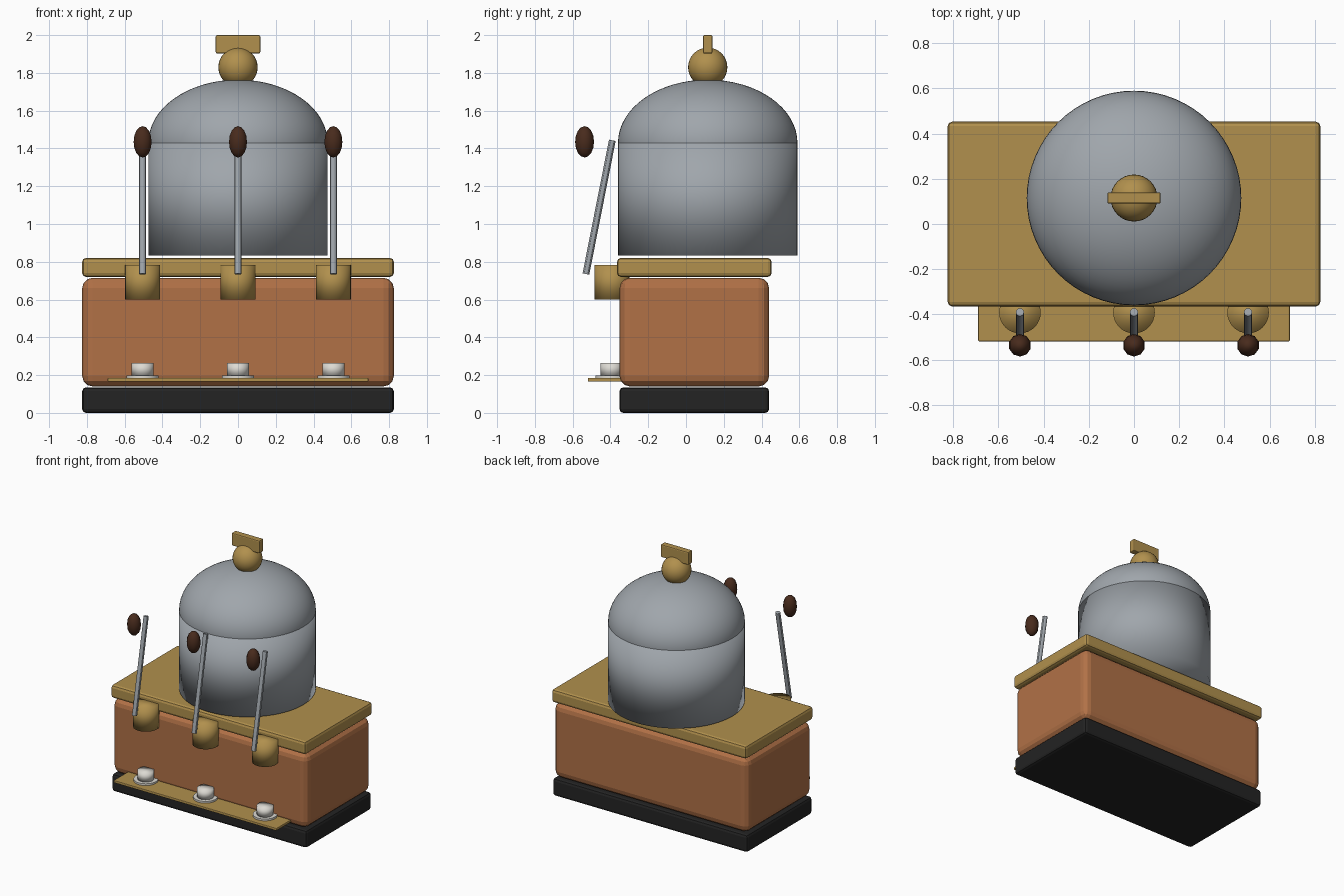
import bpy
from mathutils import Vector

cube = bpy.data.objects.get("Cube")
if cube:
    bpy.data.objects.remove(cube, do_unlink=True)


def material(name, color):
    m = bpy.data.materials.new(name)
    m.use_nodes = True
    m.diffuse_color = (*color, 1)
    m.node_tree.nodes["Principled BSDF"].inputs["Base Color"].default_value = (*color, 1)
    return m


brass = material("brass", (0.44, 0.28, 0.075))
copper = material("copper", (0.44, 0.165, 0.062))
black = material("black", (0.017, 0.017, 0.017))
steel = material("steel", (0.35, 0.38, 0.41))
wood = material("dark_wood", (0.065, 0.024, 0.012))
white = material("ceramic_white", (0.72, 0.70, 0.65))


def finish(name, mat):
    o = bpy.context.object
    o.name = name
    o.data.materials.append(mat)
    return o


def box(name, mat, low, high, bevel, segments=2):
    """Bevelled box between two corners."""
    low, high = Vector(low), Vector(high)
    bpy.ops.mesh.primitive_cube_add(size=1, location=(low + high) / 2)
    o = finish(name, mat)
    o.scale = high - low
    bpy.ops.object.transform_apply(location=False, rotation=False, scale=True)
    mod = o.modifiers.new("Bevel", "BEVEL")
    mod.width, mod.segments = bevel, segments
    return o


def rod(name, mat, start, end, radius, sides=32, soft=False):
    """Capped cylinder between two points."""
    start, end = Vector(start), Vector(end)
    axis = end - start
    bpy.ops.mesh.primitive_cylinder_add(vertices=sides, radius=radius, depth=axis.length,
                                        location=(start + end) / 2)
    o = finish(name, mat)
    o.rotation_euler = axis.to_track_quat("Z", "Y").to_euler()
    if soft:
        bpy.ops.object.shade_smooth()
    else:
        bpy.ops.object.shade_smooth_by_angle()
    return o


def ball(name, mat, center, radii, sides=32, rings=16):
    bpy.ops.mesh.primitive_uv_sphere_add(segments=sides, ring_count=rings, radius=1, location=center)
    o = finish(name, mat)
    o.scale = radii
    bpy.ops.object.transform_apply(location=False, rotation=False, scale=True)
    bpy.ops.object.shade_smooth()
    return o


# Housing
box("base", black, (-0.825, -0.352, 0), (0.825, 0.44, 0.135), 0.02)
box("body", copper, (-0.825, -0.352, 0.14), (0.825, 0.44, 0.715), 0.055, 3)
box("top_plate", brass, (-0.825, -0.365, 0.72), (0.825, 0.453, 0.82), 0.02)

# Boiler with domed lid and finial
MID = 0.115
rod("boiler", steel, (0, MID, 0.833), (0, MID, 1.43), 0.475, 64, soft=True)
ball("dome", steel, (0, MID, 1.43), (0.475, 0.475, 0.334), 64, 32)
ball("finial_ball", brass, (0, MID, 1.83), (0.104, 0.104, 0.104))
box("finial_plate", brass, (-0.118, MID - 0.025, 1.902), (0.118, MID + 0.025, 2.0), 0.008)

# Drip tray
box("drip_tray", brass, (-0.69, -0.52, 0.165), (0.69, -0.3, 0.185), 0.005)

# Three brewing stations
for side, x in (("right", -0.505), ("middle", 0), ("left", 0.505)):
    rod(side + "_brew_head", brass, (x, -0.392, 0.6), (x, -0.392, 0.783), 0.092, soft=True)
    rod(side + "_lever", steel, (x, -0.53, 0.735), (x, -0.39, 1.443), 0.018, 12)
    ball(side + "_lever_knob", wood, (x, -0.537, 1.435), (0.05, 0.05, 0.083), 10, 8)
    rod(side + "_saucer", white, (x, -0.394, 0.184), (x, -0.394, 0.199), 0.085)
    rod(side + "_cup", white, (x, -0.394, 0.195), (x, -0.394, 0.265), 0.058, soft=True)
